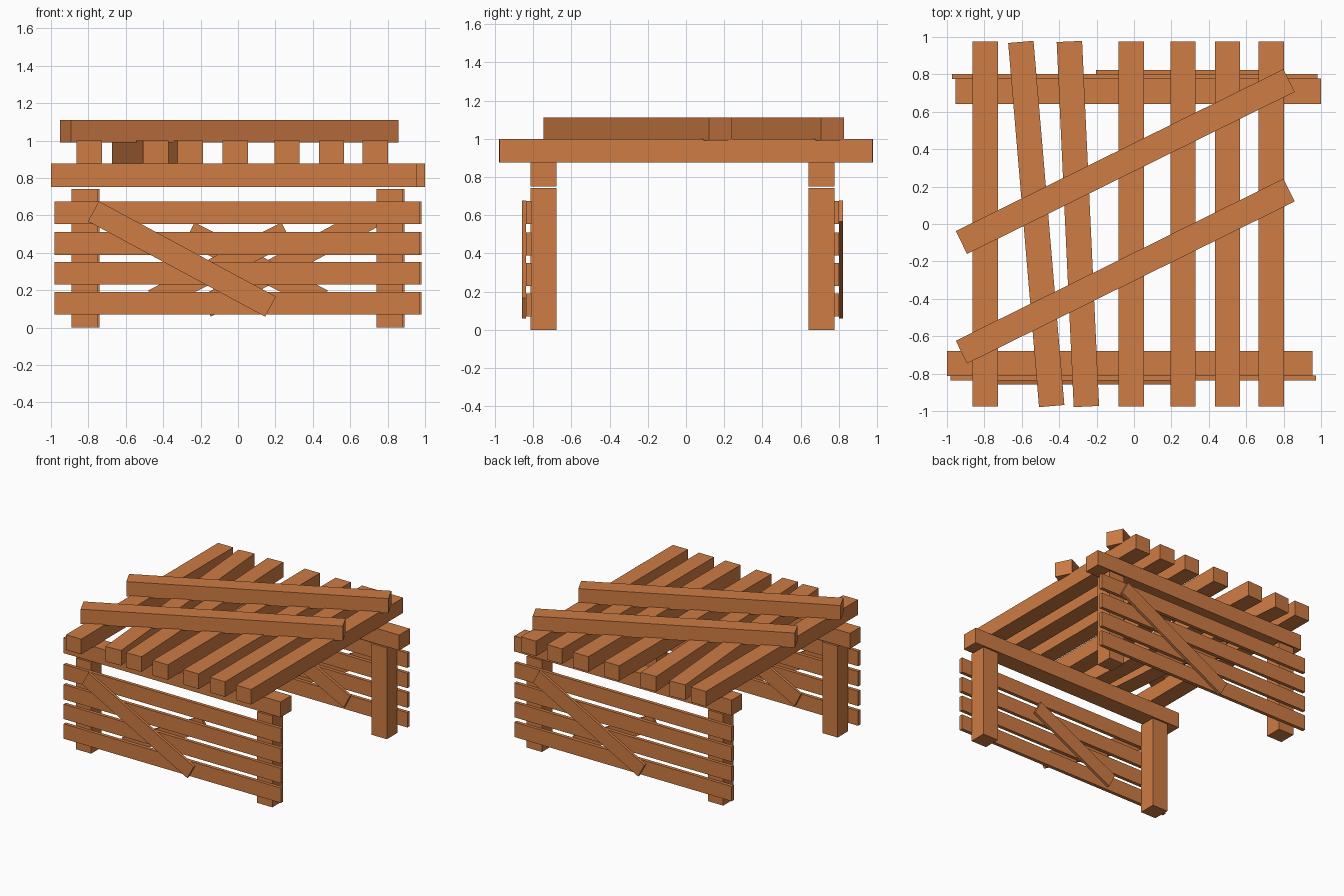
import bpy
from math import atan2, hypot
from mathutils import Matrix, Vector

cube = bpy.data.objects.get("Cube")
if cube:
    bpy.data.objects.remove(cube, do_unlink=True)

wood = bpy.data.materials.new("orange_wood")
wood.use_nodes = True
colour = (0.62, 0.2, 0.057, 1)
wood.diffuse_color = colour
wood.node_tree.nodes["Principled BSDF"].inputs["Base Color"].default_value = colour


def board(name, centre, size, axis="Z", angle=0.0):
    """Flat-faced timber, turned about one axis."""
    bpy.ops.mesh.primitive_cube_add(size=1)
    ob = bpy.context.object
    ob.name = name
    turn = Matrix.Rotation(angle, 4, axis) @ Matrix.Diagonal((*size, 1))
    ob.data.transform(turn)
    ob.location = Vector(centre)
    ob.data.materials.append(wood)
    return ob


def wall_brace(name, start, end, y, thickness):
    """Diagonal board lying in a wall, given its (x, z) ends."""
    dx, dz = end[0] - start[0], end[1] - start[1]
    centre = ((start[0] + end[0]) / 2, y, (start[1] + end[1]) / 2)
    board(name, centre, (hypot(dx, dz), thickness, 0.122), "Y", -atan2(dz, dx))


LENGTH = 1.954
TIMBER = 0.136

# Two walls, the back one turned half round from the front one
for side, s, y in (("front", 1, -0.746), ("back", -1, 0.71)):
    board(side + "_beam", (-0.023 * s, y, 0.814), (LENGTH, TIMBER, 0.125))
    for end, x in (("a", -0.82), ("b", 0.81)):
        board(f"{side}_leg_{end}", (x * s, y, 0.371), (0.138, TIMBER, 0.742))
    for i, z in enumerate((0.13, 0.29, 0.45, 0.614)):
        board(f"{side}_wall_slat_{i + 1}", (-0.004 * s, y - 0.078 * s, z),
              (LENGTH, 0.028, 0.121))
    wall_brace(side + "_outer_brace", (-0.773 * s, 0.622), (0.174 * s, 0.112),
               y - 0.102 * s, 0.022)
    wall_brace(side + "_inner_brace", (0.26 * s, 0.508), (-0.452 * s, 0.145),
               y - 0.053 * s, 0.022)

# Roof slats, two of them knocked askew
roof = ((-0.795, 0), (-0.5225, 0.0845), (-0.30, 0.0466), (-0.015, 0),
        (0.262, 0), (0.50, 0), (0.734, 0))
for i, (x, tilt) in enumerate(roof):
    board(f"roof_slat_{i + 1}", (x, 0, 0.938), (TIMBER, LENGTH, 0.123), "Z", tilt)

# Diagonal planks across the roof
for i, y in enumerate((0.334, -0.252)):
    board(f"roof_plank_{i + 1}", (-0.047, y, 1.051), (LENGTH, TIMBER, 0.12),
          "Z", atan2(0.866, 1.751))
